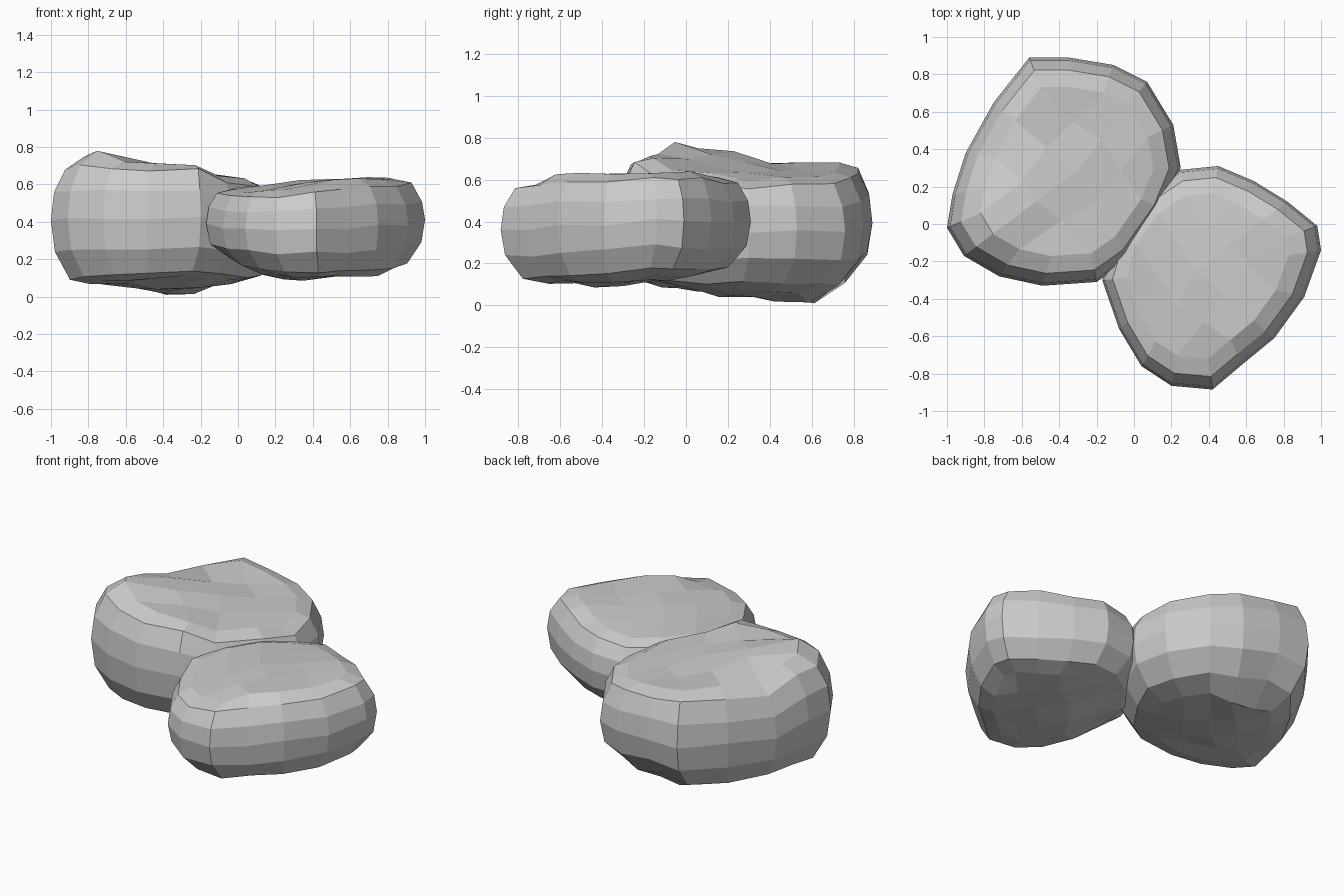
import bpy, bmesh, random

random.seed(4)


def height(x, y, controls):
    """Smoothly blend the heights of nearby control points."""
    total = weight = 0.0
    for cx, cy, cz in controls:
        w = 1.0 / (((x - cx) ** 2 + (y - cy) ** 2) ** 1.3 + 4e-4)
        total += w * cz
        weight += w
    return total / weight


# (outline scale, fraction of the local height) from the underside to the crown
RINGS = [(0.62, 0), (0.82, 0.04), (0.965, 0.26), (1.0, 0.52),
         (0.975, 0.75), (0.89, 0.94), (0.74, 1)]
# Walk around a 5 x 5 grid, matching the 16 outline points
BORDER = ([(i, 0) for i in range(4)] + [(4, i) for i in range(4)] +
          [(4 - i, 4) for i in range(4)] + [(0, 4 - i) for i in range(4)])


def rock(name, low_center, high_center, outline, top, bottom):
    bm = bmesh.new()

    def vert(x, y, t, wobble=0.008):
        low, high = height(x, y, bottom), height(x, y, top)
        z = low + t * (high - low) + random.uniform(-wobble, wobble)
        return bm.verts.new((x, y, max(z, 0)))

    def spot(p, s, t):
        # the underside and the crown shrink towards different centres
        c = [a + (b - a) * t for a, b in zip(low_center, high_center)]
        return [c[k] + (p[k] - c[k]) * s for k in range(2)]

    def cap(ring, scale, t):
        """Close a ring with a grid of quads."""
        grid = dict(zip(BORDER, ring))
        for i, cell in enumerate(BORDER):
            if i % 2 == 0:
                inner = (2 + (cell[0] - 2) // 2, 2 + (cell[1] - 2) // 2)
                f = 0.58 if i % 4 == 0 else 0.48
                grid[inner] = vert(*spot(outline[i], scale * f, t), t)
        center = low_center if t == 0 else high_center
        grid[2, 2] = vert(*center, t)
        for i in range(4):
            for j in range(4):
                bm.faces.new((grid[i, j], grid[i + 1, j],
                              grid[i + 1, j + 1], grid[i, j + 1]))

    # Sides in bands, then the two caps
    rings = [[vert(*spot(p, s, t), t) for p in outline] for s, t in RINGS]
    for a, b in zip(rings, rings[1:]):
        for i in range(16):
            j = (i + 1) % 16
            bm.faces.new((a[i], a[j], b[j], b[i]))
    cap(rings[0], RINGS[0][0], 0)
    cap(rings[-1], RINGS[-1][0], 1)
    bmesh.ops.recalc_face_normals(bm, faces=bm.faces)
    mesh = bpy.data.meshes.new(name)
    bm.to_mesh(mesh)
    bm.free()
    obj = bpy.data.objects.new(name, mesh)
    bpy.context.collection.objects.link(obj)


# Taller rock at the back left
rock("large_rock", (-0.44, 0.16), (-0.31, 0.28),
     [(0.25, 0.30), (0.21, 0.53), (0.07, 0.76), (-0.11, 0.85), (-0.35, 0.89),
      (-0.56, 0.89), (-0.75, 0.65), (-0.90, 0.38), (-0.97, 0.16), (-1.0, -0.02),
      (-0.91, -0.17), (-0.72, -0.28), (-0.49, -0.33), (-0.20, -0.31),
      (-0.03, -0.19), (0.16, 0.08)],
     [(-0.90, 0.0, 0.72), (-0.75, 0.0, 0.80), (-0.68, 0.25, 0.74),
      (-0.50, 0.72, 0.69), (-0.50, -0.20, 0.71), (-0.21, -0.22, 0.715),
      (-0.35, 0.25, 0.69), (0.0, 0.30, 0.635), (0.14, 0.30, 0.59),
      (0.05, 0.65, 0.60), (-0.30, 0.55, 0.65), (-0.03, -0.12, 0.64),
      (-0.15, 0.78, 0.64), (-0.84, 0.42, 0.62)],
     [(-0.33, 0.55, -0.01), (-0.37, 0.28, 0.03), (-0.83, 0.0, 0.07),
      (-0.30, -0.18, 0.12), (0.08, 0.25, 0.09), (-0.35, 0.77, 0.12),
      (-0.70, 0.5, 0.06), (-0.02, 0.62, 0.08), (-0.70, -0.12, 0.09)])

# Lower rock at the front right
rock("small_rock", (0.48, -0.30), (0.33, -0.25),
     [(1.0, -0.14), (0.91, -0.39), (0.75, -0.61), (0.58, -0.75), (0.42, -0.885),
      (0.20, -0.865), (0.04, -0.76), (-0.08, -0.56), (-0.17, -0.30),
      (-0.10, -0.06), (0.06, 0.16), (0.25, 0.29), (0.45, 0.31), (0.64, 0.23),
      (0.82, 0.12), (0.98, -0.01)],
     [(0.86, -0.10, 0.635), (0.60, 0.0, 0.65), (0.40, -0.27, 0.62),
      (0.55, -0.50, 0.645), (0.40, -0.76, 0.58), (0.20, -0.74, 0.56),
      (0.0, -0.45, 0.56), (-0.07, -0.28, 0.57), (0.14, -0.10, 0.595),
      (0.28, 0.18, 0.58), (0.50, 0.20, 0.61), (0.75, -0.45, 0.62)],
     [(0.22, -0.42, 0.07), (0.40, -0.27, 0.09), (0.66, -0.35, 0.11),
      (0.88, -0.15, 0.165), (0.35, -0.70, 0.11), (0.05, -0.50, 0.15),
      (-0.05, -0.25, 0.20), (0.40, 0.18, 0.17), (0.40, -0.05, 0.12),
      (0.15, 0.05, 0.17)])
